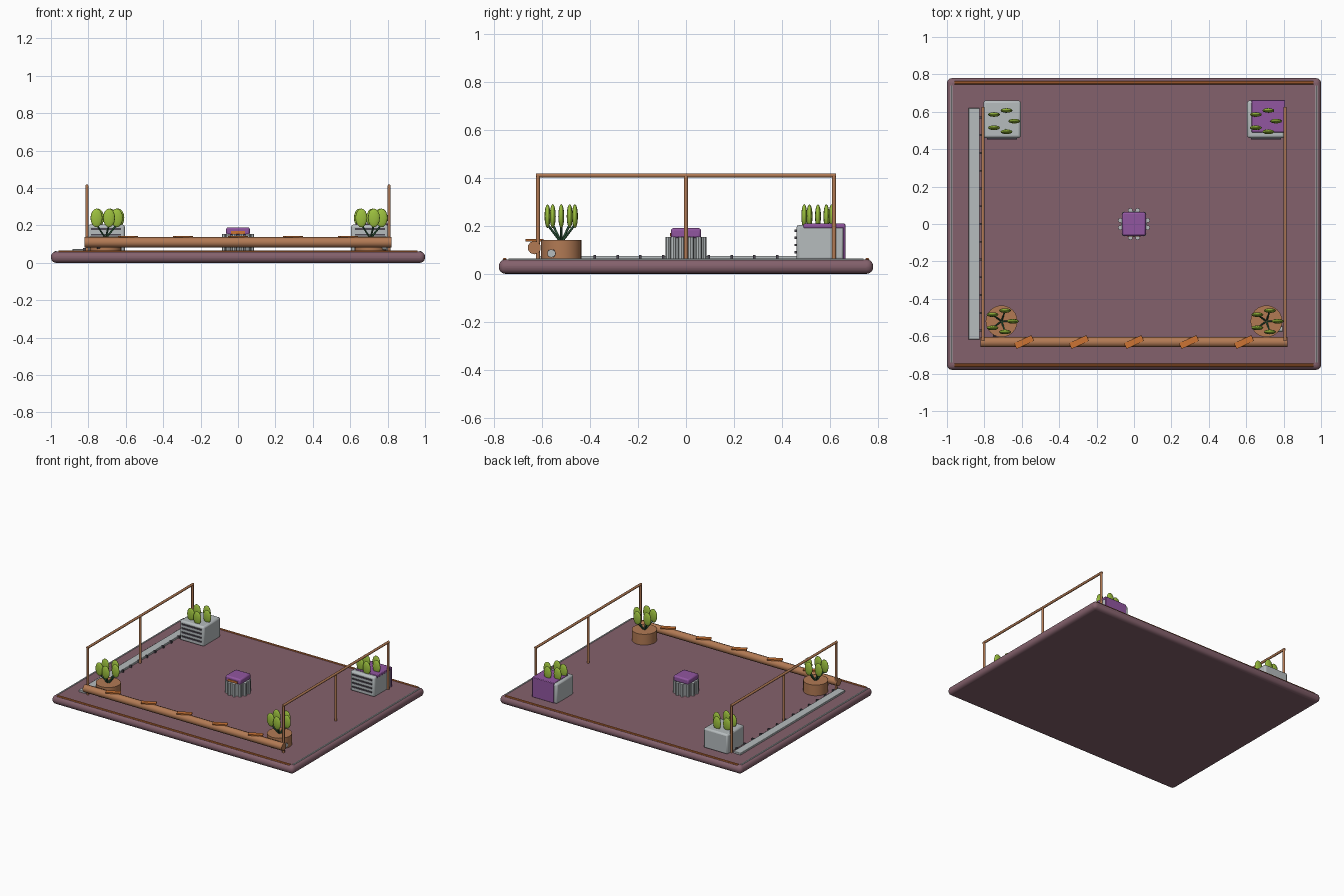
import bpy, math
from mathutils import Vector

if "Cube" in bpy.data.objects:
    bpy.data.objects.remove(bpy.data.objects["Cube"])


def lin(c):
    c /= 255
    return c / 12.92 if c < 0.04045 else ((c + 0.055) / 1.055) ** 2.4


def mat(name, r, g, b):
    m = bpy.data.materials.new(name)
    m.diffuse_color = (lin(r), lin(g), lin(b), 1)
    m.use_nodes = True
    m.node_tree.nodes["Principled BSDF"].inputs["Base Color"].default_value = m.diffuse_color
    return m


MAUVE = mat("mauve", 132, 97, 108)
COPPER = mat("copper", 178, 122, 84)
ORANGE = mat("orange", 204, 116, 52)
TRIM = mat("rust trim", 176, 100, 52)
PURPLE = mat("purple", 145, 86, 160)
GREY = mat("light grey", 182, 188, 190)
DARK = mat("dark grey", 78, 74, 84)
GREEN = mat("leaf green", 156, 192, 62)
STEM = mat("stem green", 58, 108, 74)


def finish(o, name, m, smooth=True):
    o.name = name
    o.data.materials.append(m)
    if smooth:
        bpy.ops.object.shade_smooth_by_angle(angle=math.radians(40))
    return o


def box(name, m, lo, hi, bevel=0, rot=0, segments=2):
    """Box between two corners, with optional rounded edges."""
    lo, hi = Vector(lo), Vector(hi)
    bpy.ops.mesh.primitive_cube_add(size=1, location=(lo + hi) / 2, rotation=(0, 0, rot))
    o = bpy.context.object
    o.scale = hi - lo
    bpy.ops.object.transform_apply(location=False, rotation=False, scale=True)
    if bevel:
        b = o.modifiers.new("round", 'BEVEL')
        b.width, b.segments = bevel, segments
    return finish(o, name, m, bool(bevel))


def rod(name, m, a, b, r, sides=10):
    """Cylinder from point a to point b."""
    a, b = Vector(a), Vector(b)
    d = b - a
    bpy.ops.mesh.primitive_cylinder_add(vertices=sides, radius=r, depth=d.length, location=(a + b) / 2)
    o = bpy.context.object
    o.rotation_euler = d.to_track_quat('Z', 'Y').to_euler()
    return finish(o, name, m)


def plant(x, y, base):
    """Five flat oval leaves on stems that fan out from one point."""
    for i in range(5):
        a = i * math.tau / 5
        p = Vector((x + 0.06 * math.cos(a), y + 0.06 * math.sin(a), 0.24))
        rod("stem", STEM, (x, y, base), p - Vector((0, 0, 0.035)), 0.005, 6)
        bpy.ops.mesh.primitive_uv_sphere_add(segments=12, ring_count=8, radius=1, location=p)
        o = bpy.context.object
        o.scale = (0.032, 0.0125, 0.05)
        finish(o, "leaf", GREEN)


# floor slab with rounded rim
box("floor_slab", MAUVE, (-1, -0.78, 0), (1, 0.78, 0.06), 0.027, segments=4)

# inlaid edge strips
for s in (-1, 1):
    rod("long_edge_strip", TRIM, (-0.96, s * 0.755, 0.058), (0.96, s * 0.755, 0.058), 0.009, 8)
    rod("short_edge_strip", GREY, (s * 0.975, -0.74, 0.057), (s * 0.975, 0.74, 0.057), 0.007, 8)

# side rails
for s in (-1, 1):
    x = s * 0.808
    for y in (-0.617, 0, 0.617):
        rod("rail_post", COPPER, (x, y, 0.055), (x, y, 0.41), 0.009)
    rod("rail_bar", COPPER, (x, -0.625, 0.41), (x, 0.625, 0.41), 0.009)

# front beam with slanted slats on top
rod("front_beam", COPPER, (-0.822, -0.632, 0.109), (0.822, -0.632, 0.109), 0.028, 10)
for i in range(-2, 3):
    x = i * 0.294
    box("beam_slat", ORANGE, (x - 0.051, -0.648, 0.135), (x + 0.051, -0.614, 0.144),
        rot=math.radians(25))

# gutter plate on the left with a row of pegs
box("gutter_plate", GREY, (-0.885, -0.617, 0.058), (-0.825, 0.62, 0.074), 0.003)
for i in range(13):
    y = -0.57 + i * 0.095
    box("gutter_peg", DARK, (-0.828, y - 0.005, 0.058), (-0.812, y + 0.005, 0.078))

# round pots at the front, each with a small tap
for s in (-1, 1):
    rod("pot", COPPER, (s * 0.708, -0.52, 0.055), (s * 0.708, -0.52, 0.14), 0.085, 24)
    plant(s * 0.708, -0.52, 0.13)
bpy.ops.mesh.primitive_torus_add(major_segments=16, minor_segments=6, major_radius=0.02,
                                 minor_radius=0.006, location=(0.772, -0.562, 0.085),
                                 rotation=(math.pi / 2, 0, math.radians(50)))
finish(bpy.context.object, "right_pot_ring", DARK)
rod("right_pot_tap", GREY, (0.765, -0.562, 0.085), (0.795, -0.562, 0.085), 0.017)
rod("left_pot_tap", DARK, (-0.755, -0.592, 0.085), (-0.72, -0.592, 0.085), 0.01)

# box planters at the back with vent slats on the front
for s in (-1, 1):
    x = s * 0.705
    box("planter_box", GREY, (x - 0.1, 0.46, 0.055), (x + 0.1, 0.66, 0.204), 0.012)
    for z in (0.09, 0.12, 0.15, 0.18):
        box("vent_slat", DARK, (x - 0.08, 0.453, z - 0.005), (x + 0.08, 0.462, z + 0.005))
    plant(x - 0.005 * s, 0.55, 0.18)

# purple cover over the right planter
box("cover_top", PURPLE, (0.628, 0.49, 0.19), (0.807, 0.663, 0.209), 0.004)
box("cover_back", PURPLE, (0.628, 0.655, 0.06), (0.807, 0.664, 0.207), 0.002)

# fluted pedestal with a purple cushion
rod("pedestal_core", GREY, (0, 0, 0.055), (0, 0, 0.15), 0.07, 24)
for i in range(12):
    a = (i + 0.5) * math.tau / 12
    x, y = 0.075 * math.cos(a), 0.075 * math.sin(a)
    rod("pedestal_flute", GREY, (x, y, 0.055), (x, y, 0.153), 0.013, 8)
box("cushion", PURPLE, (-0.063, -0.063, 0.148), (0.063, 0.063, 0.19), 0.01)
box("cushion_tag", ORANGE, (-0.038, -0.067, 0.155), (0.038, -0.06, 0.17))
